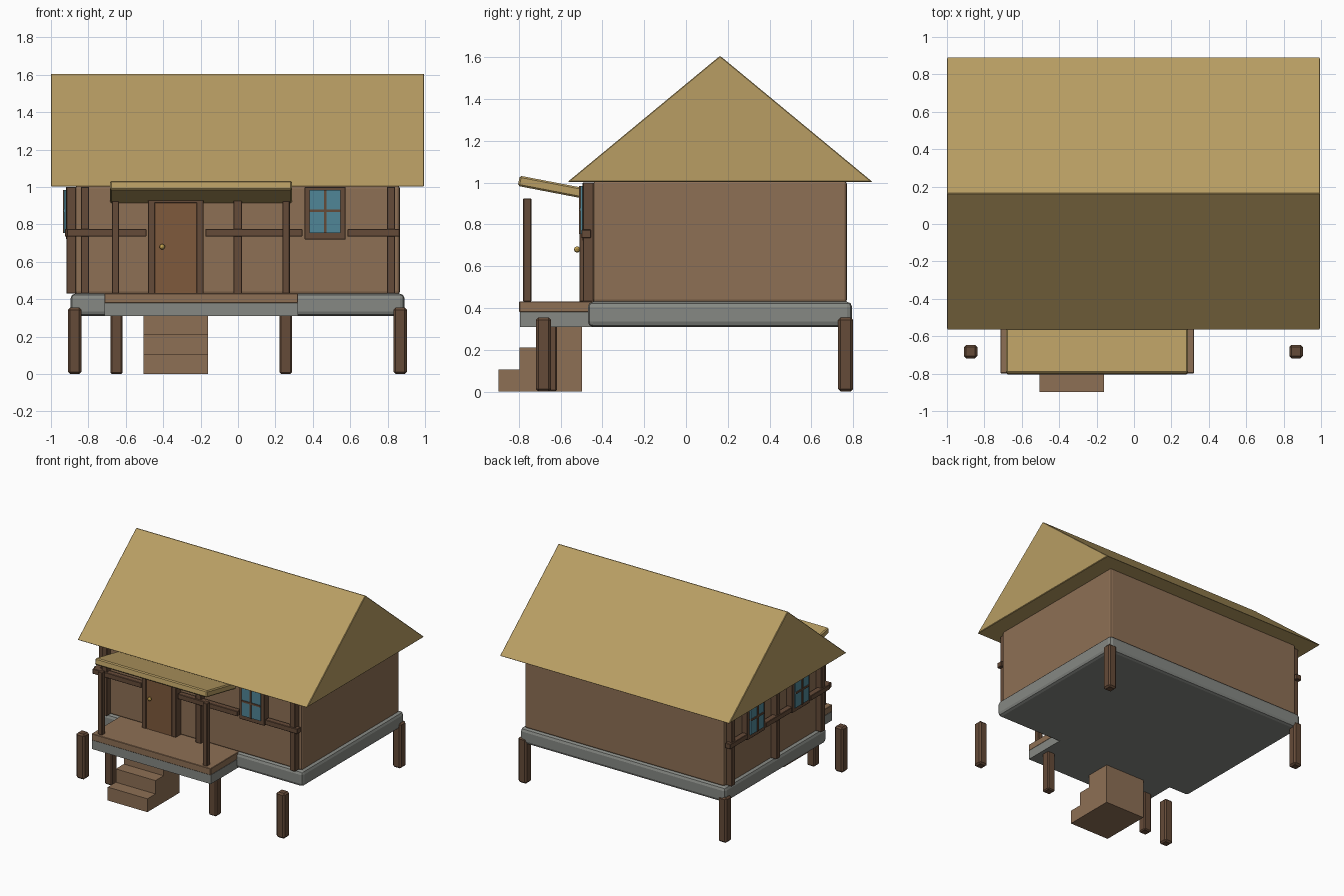
import bpy, bmesh, math
from mathutils import Vector

if "Cube" in bpy.data.objects:
    bpy.data.objects.remove(bpy.data.objects["Cube"])


def material(name, rgb):
    m = bpy.data.materials.new(name)
    m.diffuse_color = (*rgb, 1)
    m.use_nodes = True
    m.node_tree.nodes["Principled BSDF"].inputs["Base Color"].default_value = m.diffuse_color
    return m


THATCH = material("thatch", (0.48, 0.34, 0.125))
PLANK = material("plank", (0.27, 0.16, 0.09))
DARK = material("dark_wood", (0.13, 0.07, 0.04))
DOOR = material("door_wood", (0.21, 0.10, 0.045))
STONE = material("stone", (0.24, 0.25, 0.23))
GLASS = material("glass", (0.08, 0.24, 0.31))
BRASS = material("brass", (0.55, 0.36, 0.08))


def finish(name, bm, mat, bevel=0, segments=1):
    bmesh.ops.recalc_face_normals(bm, faces=bm.faces)
    me = bpy.data.meshes.new(name)
    bm.to_mesh(me)
    bm.free()
    me.materials.append(mat)
    ob = bpy.data.objects.new(name, me)
    bpy.context.collection.objects.link(ob)
    if bevel:
        mod = ob.modifiers.new("bevel", 'BEVEL')
        mod.width, mod.segments = bevel, segments
    return ob


def box(name, x, y, z, mat, bevel=0, segments=1):
    """Box from (low, high) ranges on each axis."""
    bm = bmesh.new()
    bmesh.ops.create_cube(bm, size=1)
    size = Vector([r[1] - r[0] for r in (x, y, z)])
    bmesh.ops.scale(bm, vec=size, verts=bm.verts)
    ob = finish(name, bm, mat, bevel, segments)
    ob.location = [(r[0] + r[1]) / 2 for r in (x, y, z)]
    return ob


def around(c, w):
    return (c - w / 2, c + w / 2)


def wall_box(side, name, u, depth, z, mat, bevel=0.003):
    """Box on a wall: u runs along it, depth is (inner, outer) distance outwards."""
    d = (-depth[1], -depth[0])
    if side == "front":
        d = (d[0] - 0.445, d[1] - 0.445)
        return box(name, u, d, z, mat, bevel)
    d = (d[0] - 0.87, d[1] - 0.87)
    return box(name, d, u, z, mat, bevel)


def window(side, u):
    wall_box(side, side + "_window_frame", around(u, 0.22), (-0.02, 0.05), (0.72, 1.0), DARK)
    wall_box(side, side + "_window_glass", around(u, 0.165), (0.0, 0.06), (0.755, 0.985), GLASS, 0)
    wall_box(side, side + "_window_mullion", around(u, 0.014), (0.05, 0.066), (0.755, 0.985), DARK, 0)
    wall_box(side, side + "_window_crossbar", around(u, 0.165), (0.05, 0.066), around(0.872, 0.014), DARK, 0)


# house body and floor slab
box("floor_slab", (-0.895, 0.89), (-0.47, 0.795), (0.31, 0.43), STONE, 0.025, 2)
box("walls", (-0.87, 0.865), (-0.445, 0.77), (0.425, 1.008), PLANK, 0.015, 2)

# solid gable roof
bm = bmesh.new()
f = bm.faces.new([bm.verts.new((-1, y, z)) for y, z in
                  ((-0.567, 1.003), (0.893, 1.003), (0.163, 1.607))])
ext = bmesh.ops.extrude_face_region(bm, geom=[f])
bmesh.ops.translate(bm, vec=(1.995, 0, 0),
                    verts=[v for v in ext["geom"] if isinstance(v, bmesh.types.BMVert)])
finish("roof", bm, THATCH, 0.004)

# piles under house and porch
for x in (-0.873, 0.867):
    for y in (-0.682, 0.764):
        box("corner_pile", around(x, 0.072), around(y, 0.072), (0, 0.355), DARK, 0.012)
for x in (-0.65, 0.255):
    box("porch_pile", around(x, 0.066), around(-0.65, 0.066), (0, 0.32), DARK, 0.008)

# porch
box("porch_slab", (-0.715, 0.32), (-0.795, -0.44), (0.31, 0.38), STONE)
box("porch_deck", (-0.715, 0.32), (-0.798, -0.44), (0.38, 0.432), PLANK, 0.003)
for x in (-0.655, 0.257):
    box("porch_post", around(x, 0.04), around(-0.76, 0.04), (0.43, 0.925), DARK, 0.004)
    # rear partner against the wall
porch_roof = box("porch_roof", (-0.685, 0.29), around(-0.589, 0.43), around(0.968, 0.05), THATCH, 0.008)
porch_roof.rotation_euler.x = -0.19

# stairs
for i in range(4):
    box("step", (-0.505, -0.16), (-0.897 + 0.1 * i, -0.797 + 0.1 * i),
        (0, 0.105 * (i + 1)), PLANK)

# door, frame and knob
box("door", (-0.45, -0.215), (-0.505, -0.44), (0.43, 0.915), DOOR)
for x in (-0.463, -0.203):
    box("door_jamb", around(x, 0.038), (-0.51, -0.44), (0.43, 0.925), DARK, 0.003)
box("door_lintel", (-0.482, -0.184), (-0.51, -0.44), (0.915, 0.95), DARK, 0.003)
bm = bmesh.new()
bmesh.ops.create_icosphere(bm, subdivisions=2, radius=0.015)
finish("door_knob", bm, BRASS).location = (-0.405, -0.521, 0.68)

# timber framing on front and left walls
for x in (-0.818, -0.002, 0.818):
    wall_box("front", "front_stud", around(x, 0.045), (-0.01, 0.048), (0.43, 1.0), DARK)
for y in (-0.395, 0.163, 0.72):
    wall_box("left", "left_stud", around(y, 0.045), (-0.01, 0.048), (0.43, 1.0), DARK)
for u in ((-0.915, -0.49), (-0.175, 0.345), (0.585, 0.865)):
    wall_box("front", "front_rail", u, (0.01, 0.056), (0.735, 0.775), DARK)
for u in ((-0.47, -0.23), (0.0, 0.325), (0.555, 0.77)):
    wall_box("left", "left_rail", u, (0.01, 0.056), (0.735, 0.775), DARK)

# windows
window("front", 0.466)
for y in (-0.115, 0.44):
    window("left", y)
